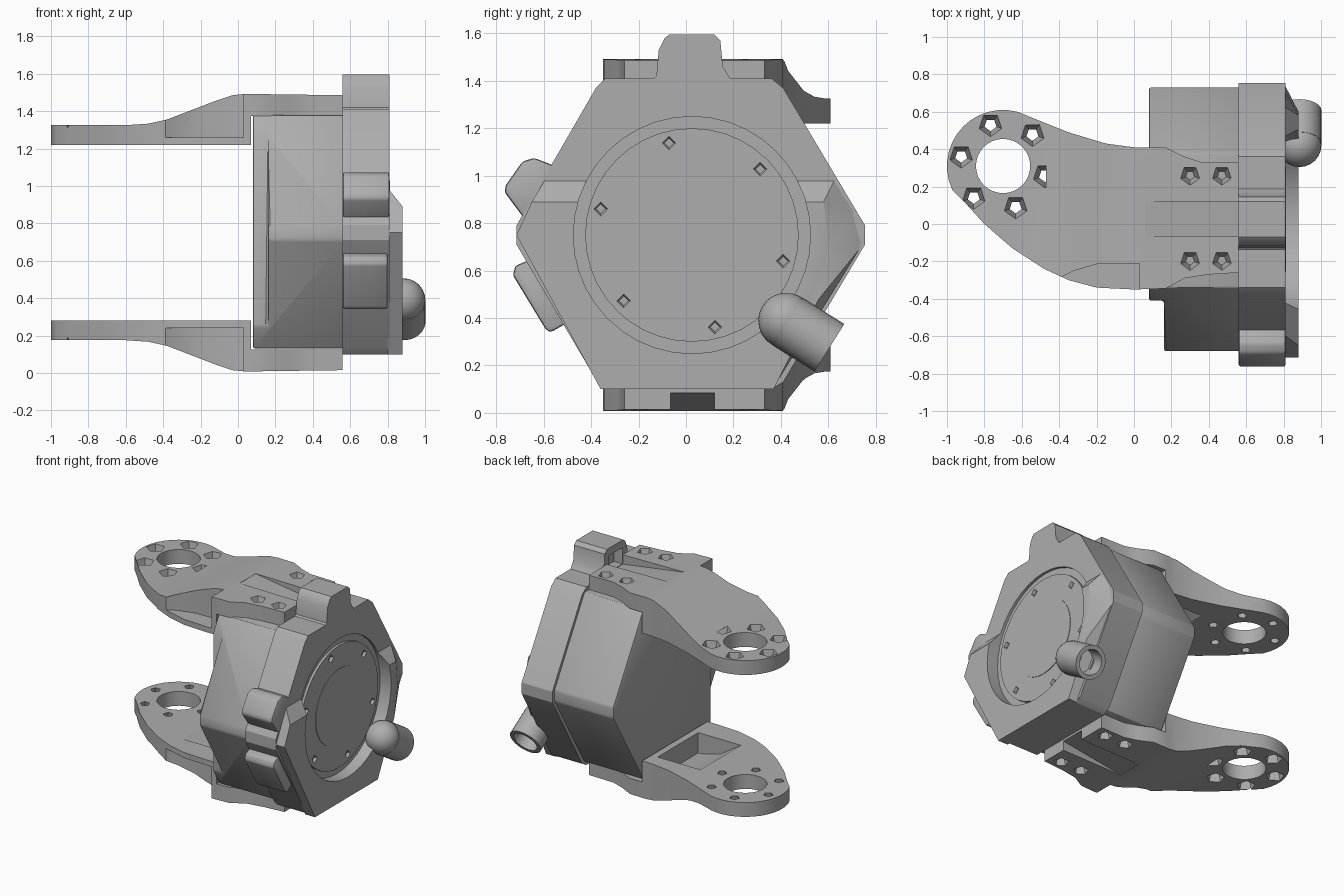
import bpy, bmesh, math
from mathutils import Vector

cube = bpy.data.objects.get("Cube")
if cube:
    bpy.data.objects.remove(cube, do_unlink=True)

grey = bpy.data.materials.new("satin_grey")
grey.use_nodes = True
grey.diffuse_color = (0.42, 0.42, 0.42, 1)
grey.node_tree.nodes["Principled BSDF"].inputs["Base Color"].default_value = (0.42, 0.42, 0.42, 1)


def finish(bm, name):
    bmesh.ops.recalc_face_normals(bm, faces=bm.faces)
    mesh = bpy.data.meshes.new(name)
    bm.to_mesh(mesh)
    bm.free()
    mesh.materials.append(grey)
    ob = bpy.data.objects.new(name, mesh)
    bpy.context.collection.objects.link(ob)
    return ob


def loft(name, ring_a, ring_b):
    """Closed solid between two matching rings of points."""
    bm = bmesh.new()
    a = [bm.verts.new(p) for p in ring_a]
    b = [bm.verts.new(p) for p in ring_b]
    bm.faces.new(a)
    bm.faces.new(b)
    for i in range(len(a)):
        j = (i + 1) % len(a)
        bm.faces.new((a[i], a[j], b[j], b[i]))
    return finish(bm, name)


def prism(name, pts, axis, lo, hi, pts_hi=None):
    """Extrude a 2D outline along an axis; optional second outline tapers it."""
    def place(p, h):
        q = list(p)
        q.insert(axis, h)
        return q
    return loft(name, [place(p, lo) for p in pts], [place(p, hi) for p in pts_hi or pts])


def rod(name, start, end, r1, r2, sides=32):
    start, end = Vector(start), Vector(end)
    d = end - start
    bm = bmesh.new()
    bmesh.ops.create_cone(bm, cap_ends=True, segments=sides, radius1=r1, radius2=r2, depth=d.length)
    bm.transform(d.to_track_quat("Z", "Y").to_matrix().to_4x4())
    bmesh.ops.translate(bm, verts=bm.verts, vec=(start + end) / 2)
    return finish(bm, name)


def apply(ob, mod):
    bpy.ops.object.select_all(action="DESELECT")
    bpy.context.view_layer.objects.active = ob
    ob.select_set(True)
    bpy.ops.object.modifier_apply(modifier=mod.name)


def boolean(ob, other, op="DIFFERENCE"):
    other.hide_render = True
    mod = ob.modifiers.new("cut", "BOOLEAN")
    mod.operation, mod.solver, mod.object = op, "EXACT", other
    apply(ob, mod)
    bpy.data.objects.remove(other, do_unlink=True)


def bevel(ob, width):
    mod = ob.modifiers.new("soft", "BEVEL")
    mod.width, mod.segments, mod.limit_method = width, 2, "ANGLE"
    apply(ob, mod)


# Rear housing: six-sided body with a stepped rear edge
body = prism("rear_housing", [(-.34, 1.38), (.38, 1.38), (.73, .79), (.73, .71), (.38, .13),
                              (-.34, .13), (-.68, .71), (-.68, .79)], 0, .08, .57)
boolean(body, prism("step_cut", [(0, -.9), (.16, -.9), (.16, -.41), (0, -.41)], 2, 0, 1.6))
bevel(body, .012)

# Front cap
cap = prism("front_cap", [(-.34, 1.41), (.36, 1.41), (.41, 1.37), (.755, .79), (.755, .71), (.41, .13),
                          (.36, .10), (-.34, .10), (-.38, .14), (-.715, .71), (-.715, .79), (-.38, 1.37)],
            0, .56, .81)

# Raised lower face, sloping down to the cap at its upper and right edges
raised = prism("raised_face",
               [(-.59, .99), (-.715, .75), (-.36, .10), (.37, .10), (.755, .72), (.72, .85), (.63, .99)],
               0, .80, .88,
               [(-.65, .89), (-.715, .75), (-.36, .10), (.37, .10), (.56, .48), (.60, .70), (.58, .89)])

# Round dial recess with a slim ring gap
hub_y, hub_z = .025, .75
for ob in (cap, raised):
    boolean(ob, rod("dial_cut", (.79, hub_y, hub_z), (1, hub_y, hub_z), .5, .5, 40))
dial = rod("dial", (.76, hub_y, hub_z), (.808, hub_y, hub_z), .45, .45, 40)
for k in range(6):
    a = math.radians(14 + 60 * k)
    y, z = hub_y + .40 * math.sin(a), hub_z - .40 * math.cos(a)
    boolean(dial, rod("pit", (.77, y, z), (.82, y, z), .01, .035, 4))
dial_centre = rod("dial_centre", (.80, hub_y, hub_z), (.812, hub_y, hub_z), .28, .28, 32)

# Lugs around the cap
top_lug = prism("top_lug", [(-.16, 1.39), (-.125, 1.42), (-.115, 1.53), (-.09, 1.58), (-.07, 1.595),
                            (.12, 1.595), (.145, 1.57), (.155, 1.46), (.18, 1.42), (.2, 1.39)], 0, .56, .81)
boolean(top_lug, prism("lug_pocket", [(-.06, 1.42), (.10, 1.42), (.10, 1.54), (-.06, 1.54)], 0, .5, .63))
upper_lug = prism("upper_side_lug", [(-.765, .93), (-.76, .96), (-.69, 1.06), (-.64, 1.075), (-.55, 1.04),
                                     (-.48, .95), (-.60, .80), (-.69, .83)], 0, .56, .81)
lower_lug = prism("lower_side_lug", [(-.73, .58), (-.72, .62), (-.66, .645), (-.50, .38), (-.57, .34),
                                     (-.59, .35)], 0, .56, .80)
for ob in (upper_lug, lower_lug):
    bevel(ob, .012)

# Cable outlet: hollow slanted tube with a rounded inner end
outlet = rod("cable_outlet", (.885, .40, .40), (.605, .40, .40), .1, .1)
bpy.data.objects.remove(outlet, do_unlink=True)
tip, root = Vector((.885, .605, .275)), Vector((.885, .43, .384))
outlet = rod("cable_outlet", root, tip, .118, .118, 24)
along = (tip - root).normalized()
boolean(outlet, rod("bore", tip - along * .16, tip + along * .1, .088, .088, 24))
bm = bmesh.new()
bmesh.ops.create_uvsphere(bm, u_segments=24, v_segments=12, radius=.117)
bmesh.ops.translate(bm, verts=bm.verts, vec=root - along * .01)
bmesh.ops.bisect_plane(bm, geom=bm.verts[:] + bm.edges[:] + bm.faces[:], plane_co=root + along * .01,
                       plane_no=along, clear_outer=True)
outlet_dome = finish(bm, "outlet_dome")

# Mounting arm: plan outline crossed with a side profile
eye = Vector((-.70, .31))
plan = [(eye.x + .3 * math.cos(math.radians(a)), eye.y + .3 * math.sin(math.radians(a)))
        for a in range(75, 206, 10)]
plan += [(-.90, .11), (-.80, 0), (-.65, -.13), (-.48, -.24), (-.35, -.30), (-.2, -.34), (0, -.35), (.17, -.345),
         (.27, -.29), (.40, -.27), (.56, -.26), (.56, .33), (.36, .33), (.27, .36), (.17, .41), (0, .41),
         (-.15, .43), (-.35, .49), (-.5, .55)]
arm = prism("upper_arm", plan, 2, 1.1, 1.6)
side = [(-1.1, 1.22), (.07, 1.22), (.07, 1.375), (.56, 1.375), (.56, 1.485), (.04, 1.492), (-.03, 1.485),
        (-.12, 1.455), (-.25, 1.405), (-.38, 1.355), (-.48, 1.333), (-.6, 1.325), (-1.1, 1.325)]
boolean(arm, prism("side_profile", side, 1, -.8, .9), "INTERSECT")

# Scooped front edge and hollow inner face of the arm
boolean(arm, prism("edge_scoop", [(-.42, -.5), (-.40, -.29), (-.32, -.25), (-.2, -.215), (.03, -.21), (.03, -.5)],
                   2, 1.26, 1.7))
boolean(arm, prism("inner_scoop", [(-.33, 1.1), (-.33, 1.22), (-.16, 1.33), (0, 1.37), (.02, 1.37), (.02, 1.1)],
                   1, -.17, .30))

# Tapered groove, main eye, bolt holes
boolean(arm, prism("groove", [(.06, 1.49), (.6, 1.41), (.6, 1.7), (.06, 1.7)], 1, -.065, .12))
boolean(arm, rod("eye_cut", (*eye, 1), (*eye, 1.7), .145, .145, 32))
for k in range(6):
    a = math.radians(60 * k - 13)
    x, y = eye.x + .23 * math.cos(a), eye.y + .23 * math.sin(a)
    boolean(arm, rod("bolt_cut", (x, y, 1.20), (x, y, 1.335), .028, .066, 5))
for x in (.30, .47):
    for y in (-.195, .26):
        boolean(arm, rod("screw_cut", (x, y, 1.40), (x, y, 1.495), .025, .055, 5))

# Mirrored lower arm
bm = bmesh.new()
bm.from_mesh(arm.data)
for v in bm.verts:
    v.co.z = 1.5 - v.co.z
lower_arm = finish(bm, "lower_arm")

# Smooth the rounded parts, keep real edges crisp
bpy.ops.object.select_all(action="DESELECT")
for ob in (body, cap, raised, dial, dial_centre, top_lug, upper_lug, lower_lug, outlet, outlet_dome, arm, lower_arm):
    ob.select_set(True)
bpy.context.view_layer.objects.active = body
bpy.ops.object.shade_smooth_by_angle(angle=math.radians(30))
